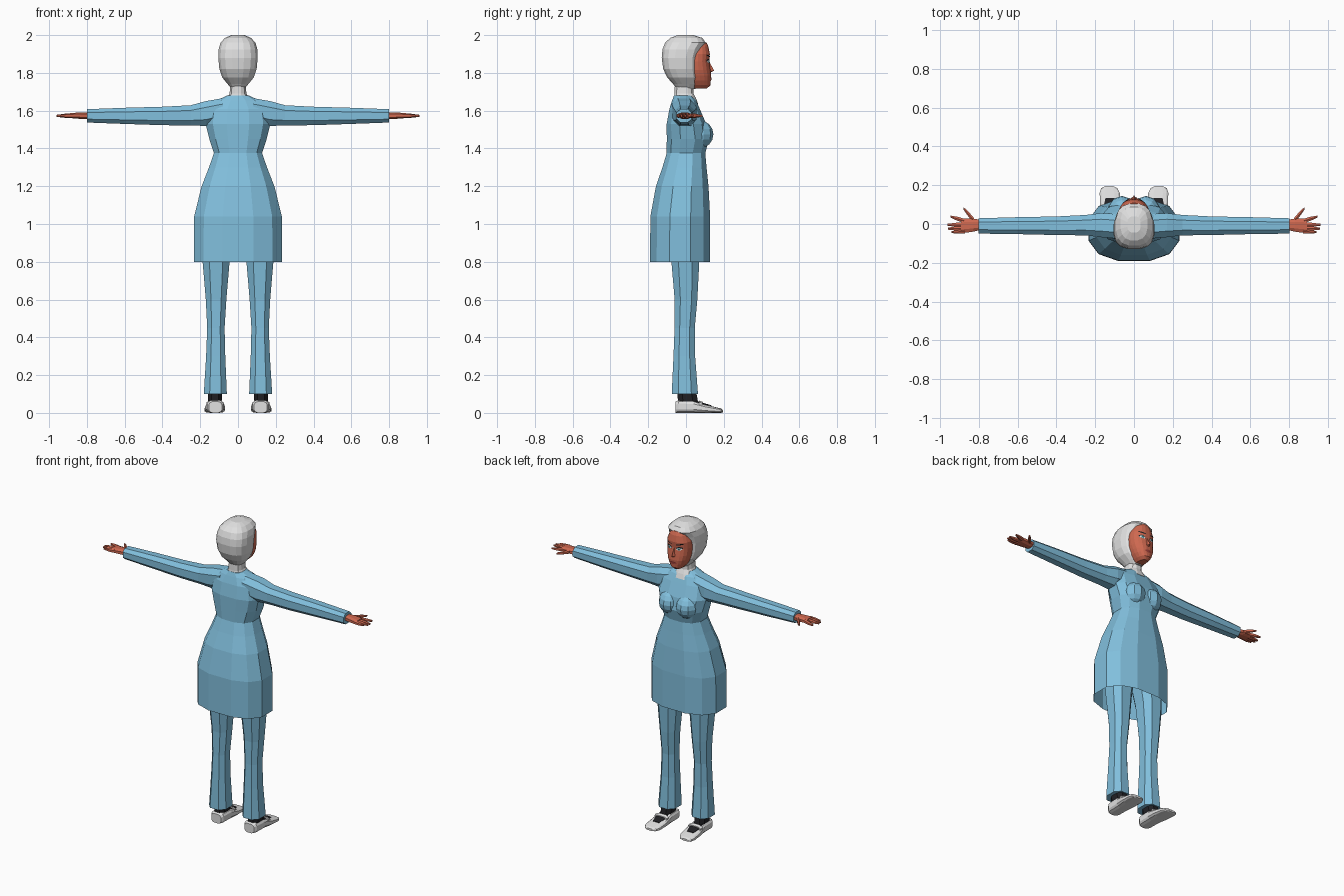
import bpy, bmesh, math
from mathutils import Vector
from mathutils.bvhtree import BVHTree

cube = bpy.data.objects.get("Cube")
if cube:
    bpy.data.objects.remove(cube, do_unlink=True)


def material(name, r, g, b):
    m = bpy.data.materials.new(name)
    m.use_nodes = True
    m.diffuse_color = (r, g, b, 1)
    node = next(n for n in m.node_tree.nodes if n.type == 'BSDF_PRINCIPLED')
    node.inputs["Base Color"].default_value = (r, g, b, 1)
    return m


BLUE = material("blue cloth", .22, .52, .72)
WHITE = material("soft white", .75, .75, .75)
SKIN = material("warm skin", .62, .14, .08)
BLACK = material("black", .015, .015, .018)
IRIS = material("teal iris", .1, .45, .5)
LIPS = material("dark red", .33, .05, .04)


def finish(name, bm, mat, mirror=False):
    bmesh.ops.recalc_face_normals(bm, faces=bm.faces)
    me = bpy.data.meshes.new(name)
    bm.to_mesh(me)
    bm.free()
    me.materials.append(mat)
    ob = bpy.data.objects.new(name, me)
    bpy.context.scene.collection.objects.link(ob)
    if mirror:
        ob.modifiers.new("mirror", 'MIRROR')
    return ob


PLACE = {'x': lambda t, a, b: (t, a, b),
         'y': lambda t, a, b: (a, t, b),
         'z': lambda t, a, b: (a, b, t)}


def loft(name, mat, axis, rings, n=12, p=.8, mirror=False, caps=(True, True)):
    """Skin rounded rings; each is (position, low a, high a, low b, high b)."""
    bm = bmesh.new()
    loops = []
    for t, a0, a1, b0, b1 in rings:
        loop = []
        for i in range(n):
            w = 2 * math.pi * (i + .5) / n
            c, s = (math.copysign(abs(v) ** p, v) for v in (math.cos(w), math.sin(w)))
            a = (a0 + a1) / 2 + (a1 - a0) / 2 * c
            b = (b0 + b1) / 2 + (b1 - b0) / 2 * s
            loop.append(bm.verts.new(PLACE[axis](t, a, b)))
        loops.append(loop)
    for low, high in zip(loops, loops[1:]):
        for i in range(n):
            j = (i + 1) % n
            bm.faces.new((low[i], low[j], high[j], high[i]))
    for keep, loop in zip(caps, (loops[0], loops[-1])):
        if keep:
            bm.faces.new(loop)
    return finish(name, bm, mat, mirror)


def body(name, mat, rings, **kw):
    """Symmetric upright loft; each ring is (z, half width, back, front)."""
    return loft(name, mat, 'z', [(z, -w, w, b, f) for z, w, b, f in rings], **kw)


# Tunic with open skirt
body("tunic", BLUE, [
    (.80, .24, -.195, .132), (1.04, .239, -.193, .132), (1.2, .198, -.163, .123),
    (1.3, .158, -.128, .112), (1.375, .131, -.105, .105), (1.45, .156, -.105, .125),
    (1.53, .176, -.105, .11), (1.61, .165, -.09, .075), (1.655, .115, -.075, .055),
    (1.68, .06, -.065, .035)], caps=(False, True))

# Bust
bm = bmesh.new()
bmesh.ops.create_uvsphere(bm, u_segments=10, v_segments=8, radius=1)
bmesh.ops.scale(bm, vec=(.072, .075, .075), verts=bm.verts)
bmesh.ops.translate(bm, vec=(.062, .07, 1.475), verts=bm.verts)
finish("bust", bm, BLUE, True)

# Sleeves
loft("sleeve", BLUE, 'x', [
    (.08, -.08, .055, 1.54, 1.67), (.17, -.072, .06, 1.515, 1.655),
    (.25, -.062, .05, 1.518, 1.632), (.4, -.06, .042, 1.52, 1.624),
    (.6, -.055, .038, 1.527, 1.618), (.8, -.052, .032, 1.535, 1.61)],
    n=8, mirror=True)

# Hands
loft("palm", SKIN, 'x', [
    (.78, -.03, .022, 1.555, 1.592), (.83, -.042, .03, 1.555, 1.592),
    (.89, -.05, .03, 1.56, 1.588)], n=8, mirror=True)


def finger(name, x0, y0, x1, y1, r):
    xm, ym = (x0 + x1) / 2, (y0 + y1) / 2
    loft(name, SKIN, 'x', [
        (x0, y0 - r, y0 + r, 1.562, 1.586), (xm, ym - r, ym + r, 1.562, 1.584),
        (x1, y1 - r / 2, y1 + r / 2, 1.567, 1.578)], n=6, mirror=True)


finger("index_finger", .87, .015, .945, .038, .012)
finger("middle_finger", .87, -.004, .96, -.004, .012)
finger("ring_finger", .87, -.022, .958, -.024, .012)
finger("little_finger", .87, -.038, .94, -.042, .011)
finger("thumb", .825, .018, .878, .08, .015)

# Trousers
loft("trouser_leg", BLUE, 'z', [
    (.1, .055, .185, -.08, .068), (.3, .064, .172, -.07, .052),
    (.45, .068, .166, -.064, .05), (.6, .058, .174, -.064, .064),
    (.8, .04, .192, -.082, .075), (1.0, .005, .19, -.11, .085)],
    n=8, mirror=True)

# Socks and shoes
loft("sock", BLACK, 'z', [
    (.045, .085, .16, -.045, .07), (.12, .08, .16, -.05, .055)], n=8, mirror=True)
loft("shoe", WHITE, 'y', [
    (-.055, .085, .155, 0, .06), (-.04, .075, .165, 0, .068),
    (.04, .073, .167, 0, .066), (.1, .068, .176, 0, .045),
    (.16, .072, .178, 0, .03), (.185, .085, .17, 0, .024),
    (.195, .105, .15, .003, .016)], n=12, p=.6, mirror=True)
loft("shoe_opening", BLACK, 'y', [
    (.03, .088, .156, .03, .073), (.09, .088, .158, .03, .054),
    (.135, .1, .148, .025, .04)], n=8, p=.6, mirror=True)
loft("shoe_strap", WHITE, 'y', [
    (.07, .074, .17, .02, .066), (.088, .074, .17, .02, .06)], n=8, p=.6, mirror=True)

# Neck cloth
body("neck_cloth", WHITE, [
    (1.635, .075, -.055, .066), (1.665, .06, -.066, .055),
    (1.69, .046, -.062, .042), (1.76, .04, -.06, .04)], n=12)

# Head scarf
body("head_scarf", WHITE, [
    (1.715, .035, -.05, .05), (1.74, .055, -.068, .066), (1.775, .084, -.1, .07),
    (1.82, .1, -.122, .068), (1.88, .106, -.13, .07), (1.925, .104, -.126, .084),
    (1.96, .094, -.112, .106), (1.985, .07, -.085, .088), (2.0, .035, -.045, .04)],
    n=16, p=.75)

# Face
face = body("face", SKIN, [
    (1.718, .025, .02, .112), (1.735, .042, 0, .13), (1.76, .058, -.01, .132),
    (1.785, .068, -.02, .134), (1.815, .076, -.03, .13), (1.86, .08, -.03, .123),
    (1.9, .078, -.03, .127), (1.94, .062, -.02, .119), (1.962, .04, 0, .108)],
    n=20, p=.85)

# Nose
bm = bmesh.new()
bridge = bm.verts.new((0, .122, 1.862))
tip = bm.verts.new((0, .149, 1.812))
base = bm.verts.new((0, .125, 1.8))
sides = [bm.verts.new((s * .016, .122, 1.806)) for s in (-1, 1)]
for side in sides:
    bm.faces.new((bridge, side, tip))
    bm.faces.new((tip, side, base))
bm.faces.new((bridge, sides[0], base, sides[1]))
finish("nose", bm, SKIN)

# Painted features, laid on the face surface
surface = BVHTree.FromPolygons([v.co for v in face.data.vertices],
                               [list(f.vertices) for f in face.data.polygons])


def patch(name, mat, cx, cz, w, h, lift, tilt=0, n=10, mirror=True):
    bm = bmesh.new()

    def drop(x, z):
        hit = surface.ray_cast(Vector((x, 1, z)), Vector((0, -1, 0)))[0]
        return bm.verts.new((x, (hit.y if hit else .05) + lift, z))

    middle = drop(cx, cz)
    rim = []
    for i in range(n):
        u = 2 * math.pi * i / n
        x = w * math.cos(u)
        rim.append(drop(cx + x, cz + h * math.sin(u) + tilt * x))
    for i in range(n):
        bm.faces.new((middle, rim[i], rim[(i + 1) % n]))
    finish(name, bm, mat, mirror)


patch("eyelash", BLACK, .035, 1.862, .021, .011, .002, .15)
patch("eye_white", WHITE, .035, 1.859, .018, .008, .0035, .1)
patch("iris", IRIS, .035, 1.859, .009, .008, .005)
patch("pupil", BLACK, .035, 1.859, .004, .004, .0065)
patch("eyebrow", BLACK, .037, 1.889, .023, .004, .003, .2)
patch("lips", LIPS, 0, 1.768, .024, .009, .004, mirror=False)
